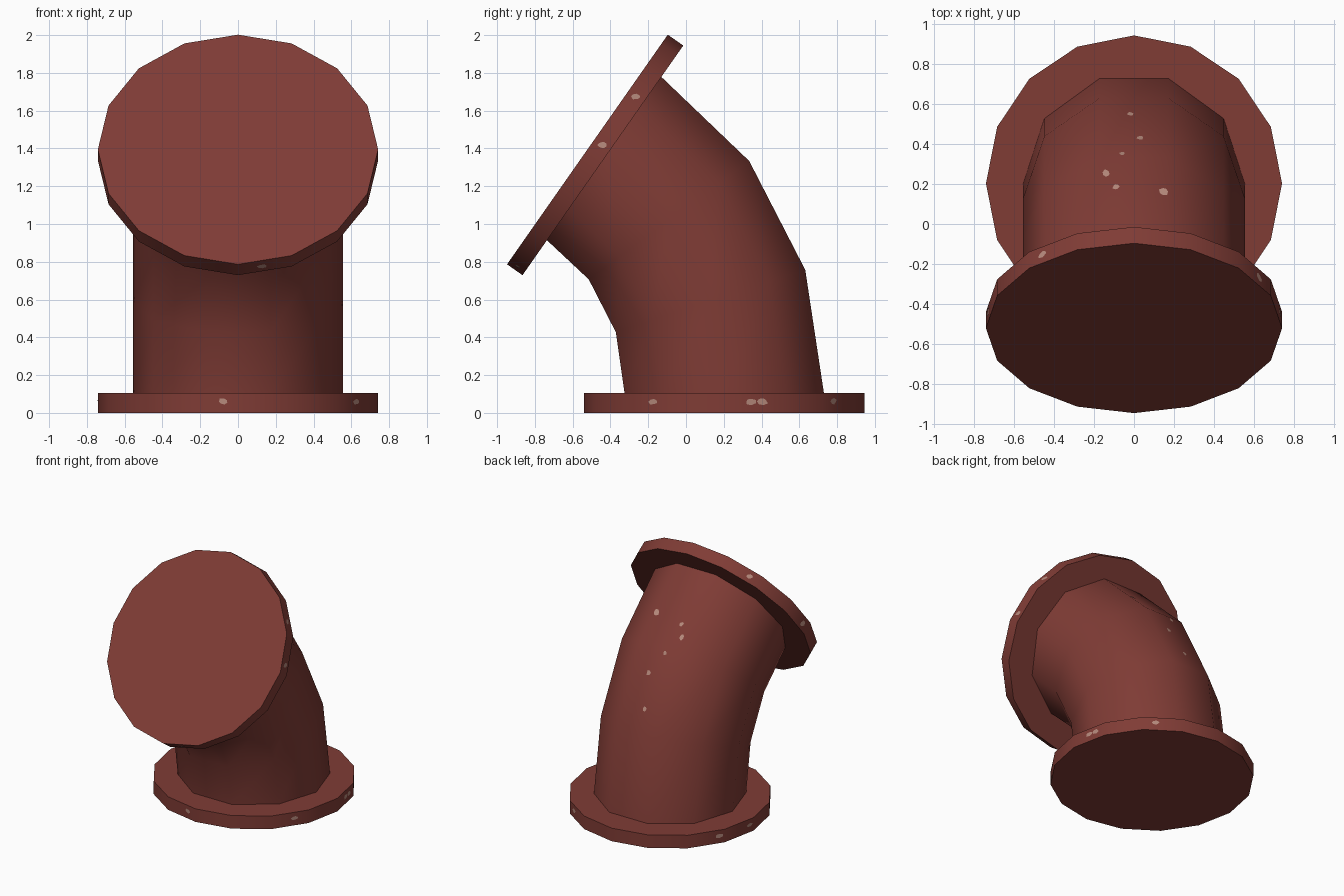
import bpy, bmesh, math, random
from mathutils import Vector

if "Cube" in bpy.data.objects:
    bpy.data.objects.remove(bpy.data.objects["Cube"])

random.seed(4)


def material(name, color):
    m = bpy.data.materials.new(name)
    m.diffuse_color = (*color, 1)
    m.use_nodes = True
    m.node_tree.nodes["Principled BSDF"].inputs["Base Color"].default_value = m.diffuse_color
    return m


RED = material("rusty red paint", (0.215, 0.045, 0.036))
BARE = material("chipped pale metal", (0.46, 0.25, 0.20))


def make_object(name, bm, mat):
    mesh = bpy.data.meshes.new(name)
    bm.to_mesh(mesh)
    bm.free()
    mesh.materials.append(mat)
    ob = bpy.data.objects.new(name, mesh)
    bpy.context.collection.objects.link(ob)
    return ob


def tilted(angle):
    """In-plane 'depth' direction and axis for a ring tilted toward the front."""
    a = math.radians(angle)
    return (Vector((0, math.cos(a), math.sin(a))),
            Vector((0, -math.sin(a), math.cos(a))))


def rings_mesh(rings, sides, radius, caps):
    """Loft equal rings given as (y, z, tilt)."""
    bm = bmesh.new()
    loops = []
    for y, z, tilt in rings:
        v, _ = tilted(tilt)
        loops.append([bm.verts.new(
            Vector((0, y, z))
            + Vector((1, 0, 0)) * radius * math.cos(i * math.tau / sides)
            + v * radius * math.sin(i * math.tau / sides))
            for i in range(sides)])
    for a, b in zip(loops, loops[1:]):
        for i in range(sides):
            j = (i + 1) % sides
            bm.faces.new((a[i], a[j], b[j], b[i])).smooth = True
    if caps:
        bm.faces.new(loops[0][::-1])
        bm.faces.new(loops[-1])
    return bm


def flange(name, y, z, tilt, thick):
    _, n = tilted(tilt)
    end = Vector((0, y, z)) + n * thick
    bm = rings_mesh([(y, z, tilt), (end.y, end.z, tilt)], 16, 0.742, True)
    ob = make_object(name, bm, RED)
    bpy.context.view_layer.objects.active = ob
    ob.select_set(True)
    bpy.ops.object.shade_smooth_by_angle(angle=math.radians(30))
    ob.select_set(False)
    return ob


# Flanges and bent pipe
base = flange("base_flange", 0.203, 0, 0, 0.105)
top = flange("outlet_flange", -0.44, 1.337, 55, 0.1)
pipe = make_object("bent_pipe", rings_mesh(
    [(0.203, 0.10, 0), (0.13, 0.592, 18.2), (-0.09, 1.02, 36.4),
     (-0.434, 1.347, 55)], 10, 0.555, False), RED)
bpy.context.view_layer.update()

# Paint chips: thin irregular patches laid on the surfaces
chips = bmesh.new()


def chip(ob, origin, direction, w, h):
    hit, loc, normal, _ = ob.ray_cast(origin, direction)
    if not hit:
        return
    side = normal.cross(Vector((0, 0, 1))).normalized()
    up = side.cross(normal)
    verts = []
    for i in range(7):
        a = -i * math.tau / 7
        r = random.uniform(0.7, 1.15)
        verts.append(chips.verts.new(loc + normal * 0.003
                                     + side * w * r * math.cos(a)
                                     + up * h * r * math.sin(a)))
    f = chips.faces.new(verts)
    f.normal_update()
    if f.normal.dot(normal) < 0:
        f.normal_flip()


def rim_chips(ob, y, z, tilt, angles):
    v, _ = tilted(tilt)
    for deg in angles:
        a = math.radians(deg)
        d = Vector((math.cos(a), 0, 0)) + v * math.sin(a)
        chip(ob, Vector((0, y, z)) + d * 1.5, -d, 0.03, 0.018)


rim_chips(base, 0.203, 0.06, 0, (-96, -31, 11, 16, 52, 154, 177))
rim_chips(top, -0.48, 1.365, 55, (-80, 5, 31, 129, 175))

for x, y, s in ((-0.06, 0.35, 0.015), (-0.14, 0.25, 0.023), (-0.09, 0.185, 0.018),
                (0.15, 0.16, 0.028), (0.03, 0.43, 0.018), (-0.02, 0.55, 0.018)):
    chip(pipe, Vector((x, y, 3)), Vector((0, 0, -1)), s, s * 1.2)

make_object("paint_chips", chips, BARE)
